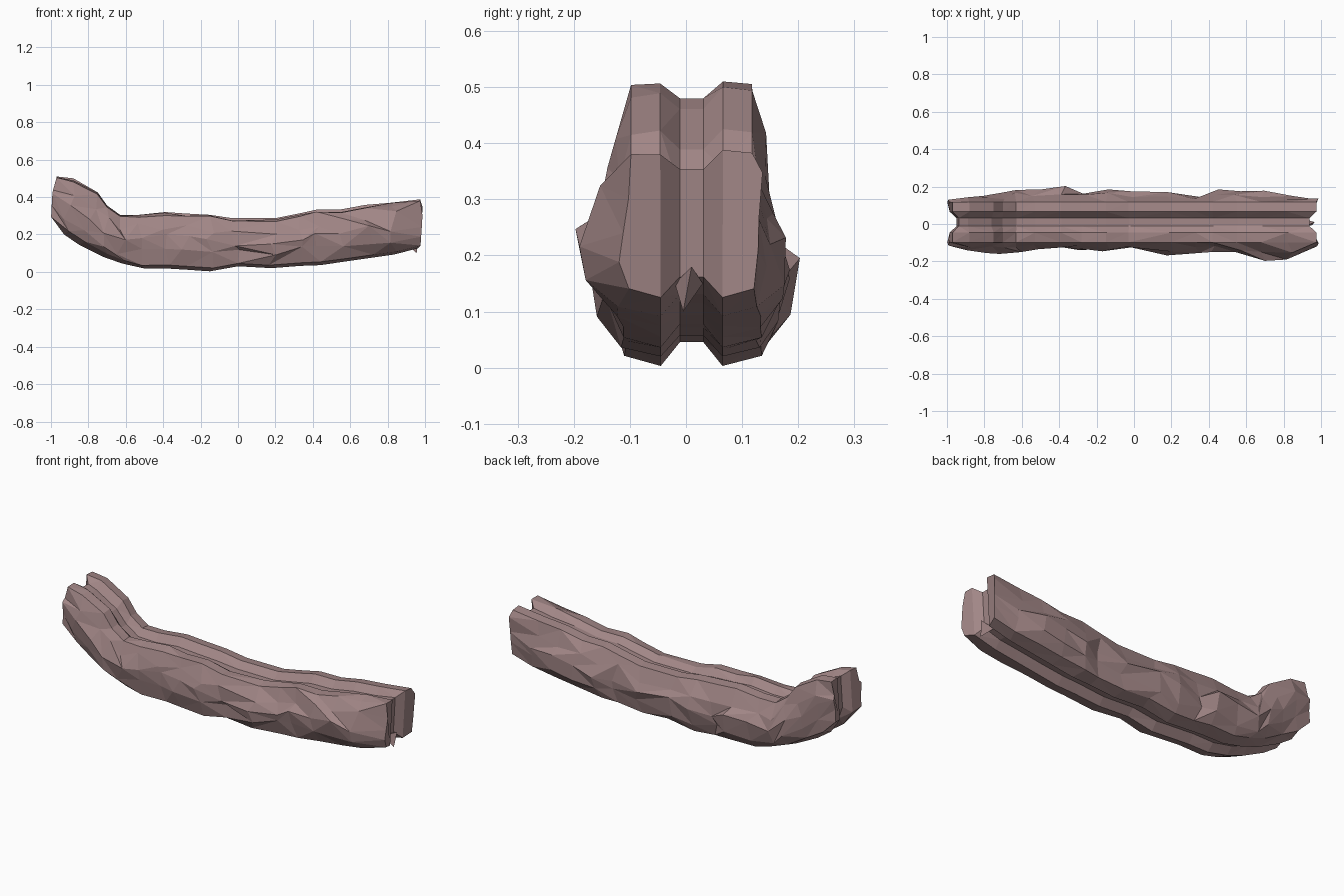
import bpy, bmesh, random
from mathutils import Vector

random.seed(4)

# stations: bottom x, bottom z, top x, top z, front y, back y
STATIONS = [
    (-0.985, 0.28, -0.97, 0.51, -0.115, 0.130),
    (-0.93, 0.20, -0.88, 0.50, -0.140, 0.140),
    (-0.85, 0.145, -0.75, 0.425, -0.155, 0.150),
    (-0.72, 0.08, -0.70, 0.355, -0.160, 0.165),
    (-0.62, 0.045, -0.63, 0.305, -0.150, 0.182),
    (-0.50, 0.018, -0.53, 0.305, -0.135, 0.185),
    (-0.38, 0.018, -0.39, 0.320, -0.125, 0.203),
    (-0.28, 0.012, -0.28, 0.312, -0.135, 0.162),
    (-0.15, 0.003, -0.15, 0.305, -0.146, 0.185),
    (0.0, 0.030, -0.03, 0.287, -0.125, 0.175),
    (0.18, 0.020, 0.20, 0.287, -0.168, 0.170),
    (0.33, 0.032, 0.33, 0.313, -0.155, 0.145),
    (0.44, 0.036, 0.42, 0.333, -0.150, 0.185),
    (0.57, 0.055, 0.55, 0.334, -0.150, 0.175),
    (0.71, 0.075, 0.68, 0.358, -0.197, 0.178),
    (0.83, 0.092, 0.82, 0.370, -0.190, 0.150),
    (0.96, 0.125, 0.975, 0.388, -0.112, 0.130),
]

# half section from top groove to bottom groove: fixed y offset, bulge share, height
HALF = [(0.021, 0, 0.87), (0.056, 0, 1.0), (0.108, 0.0, 0.98), (0.115, 0.55, 0.76),
        (0.115, 1.0, 0.52), (0.115, 0.75, 0.28), (0.110, 0.25, 0.06),
        (0.055, 0, 0.0), (0.021, 0, 0.14)]
N = len(HALF)
CENTRE = 0.01


def section(bm, i):
    xb, zb, xt, zt, front, back = STATIONS[i]
    end = i in (0, len(STATIONS) - 1)
    sides = []
    for s, limit in ((-1, front), (1, back)):
        reach = abs(limit - CENTRE)
        row = []
        for k, (y, bulge, h) in enumerate(HALF):
            side = 2 < k < 7
            width = y + bulge * (reach - 0.115)
            x = xb + (xt - xb) * h
            z = zb + (zt - zb) * h
            if side:
                x += random.uniform(-0.025, 0.025) * (not end)
                z += random.uniform(-0.025, 0.025) * (k < 6)
                if k in (3, 5):
                    width += random.uniform(-0.015, 0.012)
            elif k in (1, 2) and s < 0:
                z -= random.uniform(0, 0.015)
            if end:
                # end grooves are pulled inwards, flanks reach out
                sign = -1 if i == 0 else 1
                if k in (0, N - 1):
                    x -= sign * 0.035
                elif side:
                    x += sign * 0.015
            row.append(bm.verts.new((x, CENTRE + s * width, z)))
        sides.append(row)
    return sides


# log: two-lobed bark body lofted along the bent line
bm = bmesh.new()
rows = [section(bm, i) for i in range(len(STATIONS))]
for a, b in zip(rows, rows[1:]):
    ra = a[1] + a[0][::-1]
    rb = b[1] + b[0][::-1]
    for k in range(2 * N):
        j = (k + 1) % (2 * N)
        q = [ra[k], rb[k], rb[j], ra[j]]
        if random.random() < 0.5:
            q = q[1:] + q[:1]
        bm.faces.new((q[0], q[1], q[2]))
        bm.faces.new((q[0], q[2], q[3]))

# grooved end caps
for front, back in (rows[0], rows[-1]):
    bm.faces.new((front[0], back[0], back[-1], front[-1]))
    for row in (front, back):
        bm.faces.new((row[0], row[1], row[-2], row[-1]))
        bm.faces.new(row[1:-1])

# small splinter under the right end
tip = bm.verts.new((0.955, -0.005, 0.10))
base = [bm.verts.new(p) for p in ((0.90, -0.02, 0.15), (0.90, 0.03, 0.15), (0.965, 0.01, 0.18))]
bm.faces.new(base)
for k in range(3):
    bm.faces.new((base[k], base[(k + 1) % 3], tip))

bmesh.ops.recalc_face_normals(bm, faces=bm.faces)
mesh = bpy.data.meshes.new("log")
bm.to_mesh(mesh)
bm.free()
log = bpy.data.objects.new("log", mesh)
bpy.context.collection.objects.link(log)

bark = bpy.data.materials.new("bark")
bark.diffuse_color = (0.36, 0.24, 0.24, 1)
mesh.materials.append(bark)
